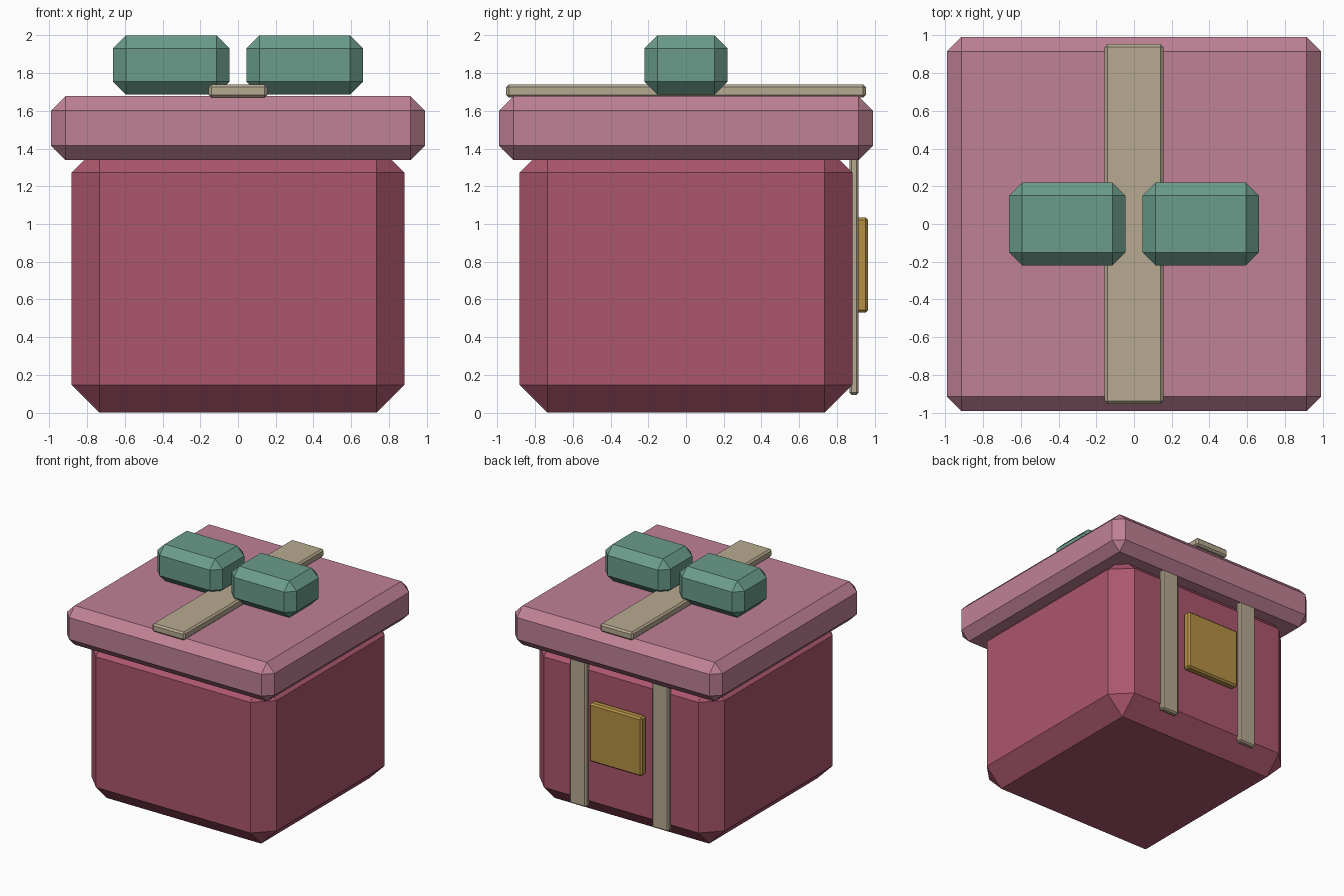
import bpy, bmesh

if "Cube" in bpy.data.objects:
    bpy.data.objects.remove(bpy.data.objects["Cube"])


def make_mat(name, rgb):
    m = bpy.data.materials.new(name)
    m.diffuse_color = (*rgb, 1.0)
    m.use_nodes = True
    m.node_tree.nodes["Principled BSDF"].inputs["Base Color"].default_value = m.diffuse_color
    return m


def chamfered_box(name, x, y, z, bevel, mat):
    """Box between (min, max) ranges with all edges cut by one flat chamfer."""
    bm = bmesh.new()
    bmesh.ops.create_cube(bm, size=1)
    for v in bm.verts:
        for i, (lo, hi) in enumerate((x, y, z)):
            v.co[i] = hi if v.co[i] > 0 else lo
    bmesh.ops.bevel(bm, geom=bm.edges[:], offset=bevel, segments=1,
                    affect='EDGES', clamp_overlap=True)
    bmesh.ops.recalc_face_normals(bm, faces=bm.faces[:])
    mesh = bpy.data.meshes.new(name)
    bm.to_mesh(mesh)
    bm.free()
    mesh.materials.append(mat)
    obj = bpy.data.objects.new(name, mesh)
    bpy.context.collection.objects.link(obj)
    return obj


berry = make_mat("berry", (0.41, 0.095, 0.155))
pink = make_mat("pink", (0.52, 0.22, 0.30))
teal = make_mat("teal", (0.145, 0.33, 0.26))
cream = make_mat("cream", (0.47, 0.40, 0.28))
gold = make_mat("gold", (0.46, 0.28, 0.06))

# Box body and overhanging lid
chamfered_box("box_body", (-0.883, 0.883), (-0.883, 0.883), (0, 1.42), 0.148, berry)
chamfered_box("lid", (-0.99, 0.99), (-0.99, 0.99), (1.34, 1.677), 0.075, pink)

# Ribbon across the lid
chamfered_box("lid_ribbon", (-0.155, 0.155), (-0.953, 0.953), (1.67, 1.74), 0.014, cream)

# Mirrored bow loops and back straps
for side, s in (("left", -1), ("right", 1)):
    chamfered_box(f"bow_loop_{side}", sorted((s * 0.045, s * 0.663)),
                  (-0.22, 0.22), (1.685, 2.0), 0.07, teal)
    chamfered_box(f"back_strap_{side}", sorted((s * 0.312, s * 0.472)),
                  (0.865, 0.915), (0.095, 1.37), 0.012, cream)

# Gold tag on the back
chamfered_box("back_tag", (-0.25, 0.25), (0.895, 0.965), (0.53, 1.035), 0.014, gold)
